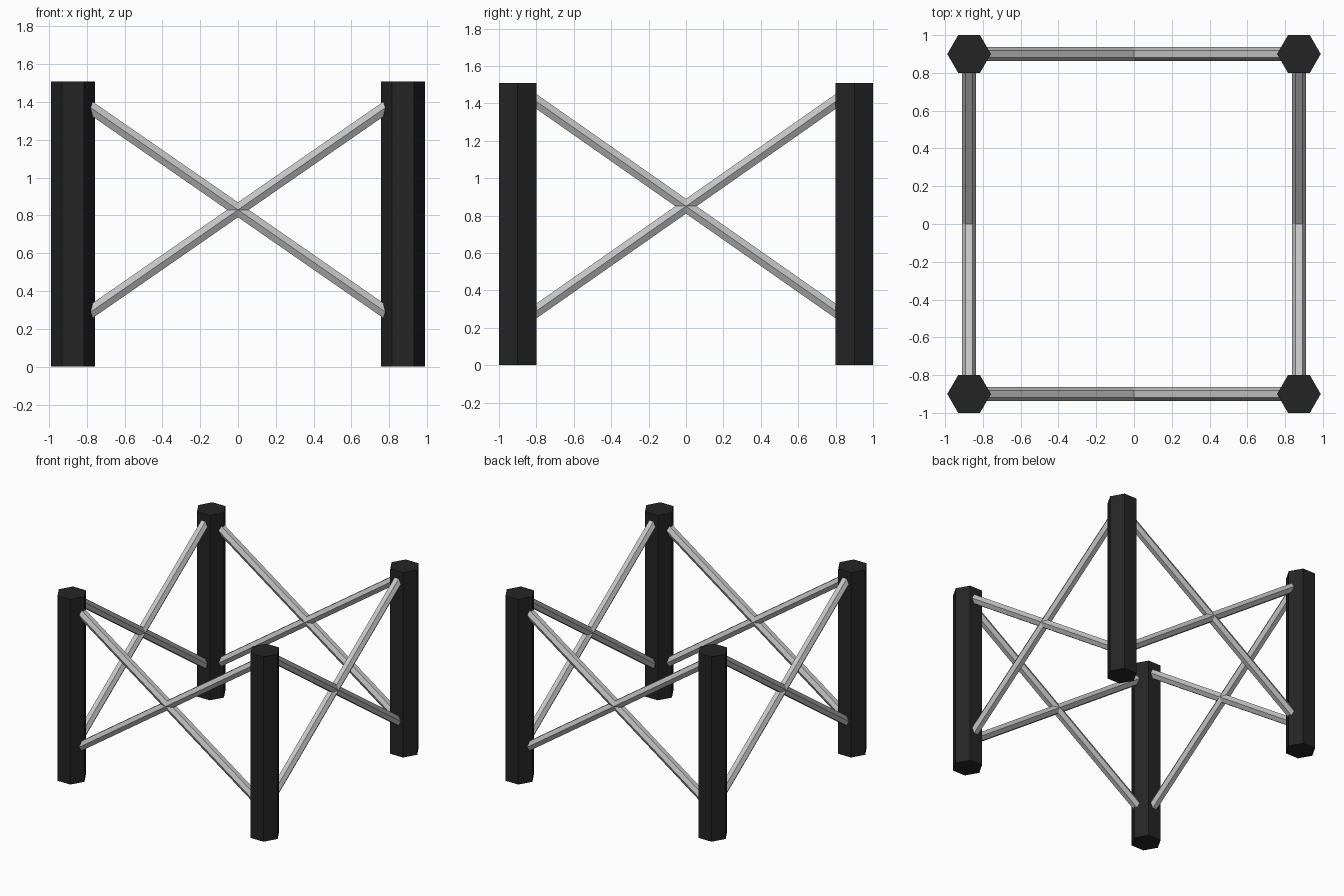
import bpy
import math
from mathutils import Vector, Matrix

if "Cube" in bpy.data.objects:
    bpy.data.objects.remove(bpy.data.objects["Cube"])

PX, PY = 0.873, 0.9        # post centres
HEIGHT = 1.51
POST_R, BAR_R = 0.1155, 0.0375


def material(name, value):
    m = bpy.data.materials.new(name)
    m.diffuse_color = (value, value, value, 1)
    m.use_nodes = True
    m.node_tree.nodes["Principled BSDF"].inputs["Base Color"].default_value = m.diffuse_color
    return m


black = material("matte black", 0.018)
grey = material("light grey metal", 0.55)


def hex_rod(name, start, end, radius, corner, mat):
    """Six-sided rod from start to end, one corner pointing along 'corner'."""
    start, end, corner = Vector(start), Vector(end), Vector(corner)
    axis = end - start
    bpy.ops.mesh.primitive_cylinder_add(vertices=6, radius=radius, depth=axis.length)
    ob = bpy.context.object
    ob.name = name
    # the primitive has a corner on its local y axis
    z = axis.normalized()
    x = corner.cross(z)
    rot = Matrix((x, corner, z)).transposed().to_4x4()
    ob.matrix_world = Matrix.Translation((start + end) / 2) @ rot
    ob.data.materials.append(mat)
    return ob


# Four upright posts
for sx in (-1, 1):
    for sy in (-1, 1):
        hex_rod("post", (sx * PX, sy * PY, 0), (sx * PX, sy * PY, HEIGHT),
                POST_R, (1, 0, 0), black)

# Crossed braces between neighbouring posts
for side in (-1, 1):
    for slope in (-1, 1):
        rise = 0.605 * slope
        hex_rod("long_side_brace", (-PX, side * PY, 0.83 - rise),
                (PX, side * PY, 0.83 + rise), BAR_R, (0, 1, 0), grey)
        rise = 0.63 * slope
        hex_rod("short_side_brace", (side * PX, -PY, 0.85 - rise),
                (side * PX, PY, 0.85 + rise), BAR_R, (1, 0, 0), grey)
